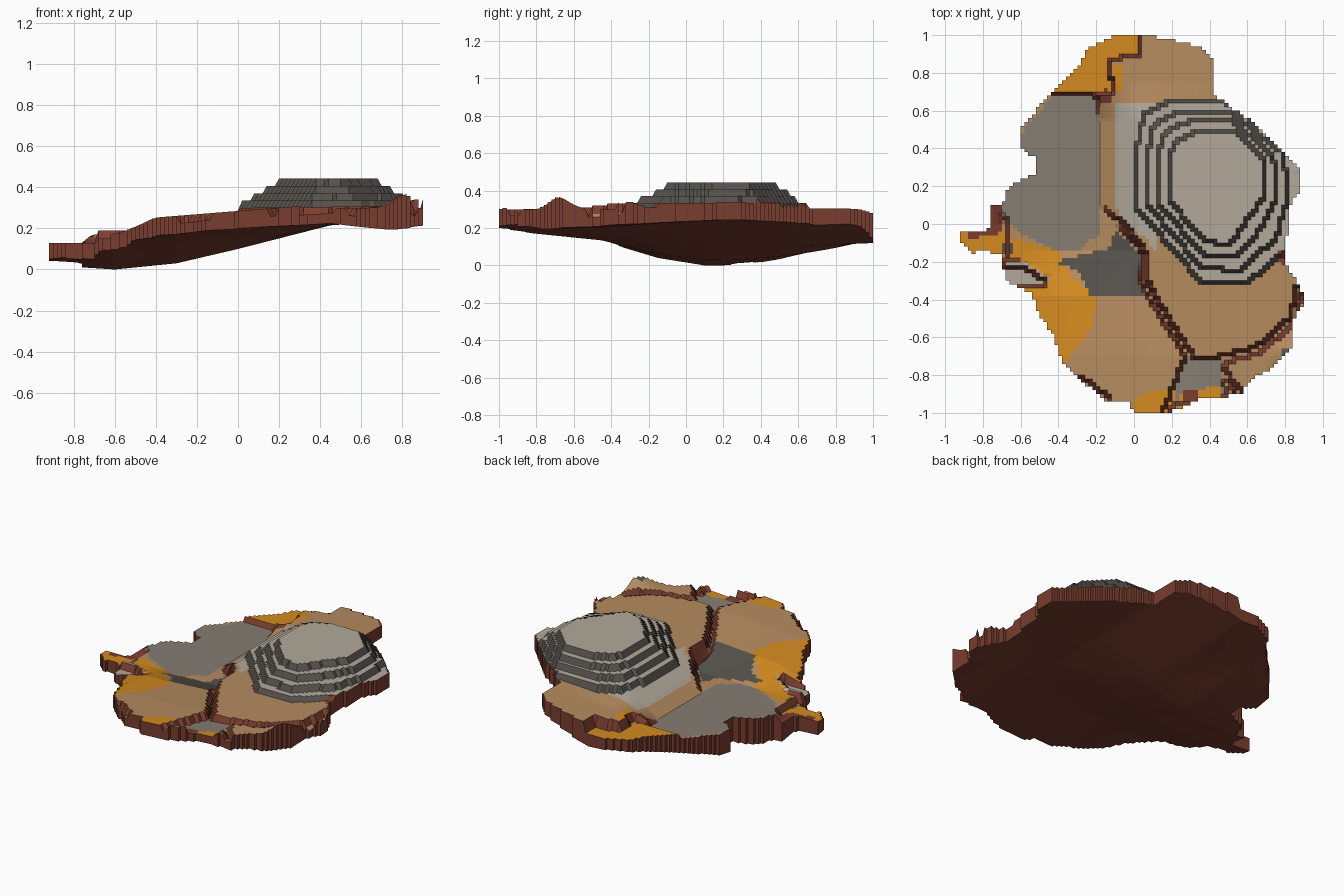
import bpy, math
from mathutils import Vector, geometry

cube = bpy.data.objects.get("Cube")
if cube:
    bpy.data.objects.remove(cube, do_unlink=True)


# Materials
def material(name, hex_code):
    channels = [int(hex_code[i:i + 2], 16) / 255 for i in (0, 2, 4)]
    colour = [((c + 0.055) / 1.055) ** 2.4 for c in channels] + [1]
    mat = bpy.data.materials.new(name)
    mat.use_nodes = True
    mat.diffuse_color = colour
    mat.node_tree.nodes["Principled BSDF"].inputs["Base Color"].default_value = colour
    return mat


TAN, ORANGE, BASIN, PALE, ROCK, RED = range(6)
palette = [
    material("tan sand", "B58B5F"),
    material("orange sand", "D38A20"),
    material("grey basin floor", "857D72"),
    material("pale grey stone", "B2A99B"),
    material("dark grey rock", "54504B"),
    material("red brown cliff", "7A3D2F"),
]


# Small helpers
def clamp(value):
    return max(0.0, min(1.0, value))


def interpolate(value, stops):
    for (a, low), (b, high) in zip(stops, stops[1:]):
        if value <= b:
            return low + (high - low) * clamp((value - a) / (b - a))
    return stops[-1][1]


def inside(x, y, polygon):
    result = False
    for (ax, ay), (bx, by) in zip(polygon, polygon[1:] + polygon[:1]):
        if (ay > y) != (by > y) and x < ax + (y - ay) * (bx - ax) / (by - ay):
            result = not result
    return result


def distance(x, y, path):
    point = Vector((x, y))
    best = 9.0
    for a, b in zip(path, path[1:]):
        start, end = Vector(a), Vector(b)
        _, along = geometry.intersect_point_line(point, start, end)
        best = min(best, (point - start.lerp(end, clamp(along))).length)
    return best


def near_any(x, y, spots):
    return any(math.dist((x, y), spot) < 0.04 for spot in spots)


# Plan shapes: island outline and the regions on it
outline = [
    (-.1, 1), (.08, 1), (.35, .94), (.43, .85), (.43, .68), (.5, .63), (.62, .55),
    (.78, .4), (.88, .3), (.88, .18), (.82, .08), (.8, -.2), (.86, -.3), (.91, -.4),
    (.85, -.5), (.84, -.65), (.72, -.77), (.62, -.82), (.57, -.9), (.35, -.93),
    (.18, -1), (0, -1), (-.03, -.95), (-.15, -.93), (-.25, -.85), (-.38, -.74),
    (-.42, -.6), (-.5, -.48), (-.55, -.36), (-.68, -.3), (-.7, -.17), (-.8, -.13),
    (-.85, -.16), (-.91, -.1), (-.91, -.04), (-.77, -.03), (-.76, .1), (-.7, .1),
    (-.66, .2), (-.53, .26), (-.52, .35), (-.6, .4), (-.6, .5), (-.45, .69),
    (-.3, .82), (-.25, .92)]
basin = [(-.62, .45), (-.42, .69), (-.2, .68), (-.17, .5), (-.18, .1), (-.17, -.04),
         (-.3, -.14), (-.45, -.13), (-.6, -.05), (-.71, .05), (-.7, .2), (-.52, .28)]
west_cliff = [(-.16, .07), (-.04, -.04), (.04, -.14), (.06, -.32), (.19, -.54), (.3, -.71)]
south_cliff = [(.45, -.72), (.65, -.67), (.85, -.5), (.87, -.35)]
plateau = [(-.2, .07)] + west_cliff + south_cliff + [(1, -.4), (1, 1.1), (-.2, 1.1)]
back_hollow = [(.04, 1.1), (.03, .9), (-.13, .87), (-.11, .69), (-.6, .69), (-.6, 1.1)]
dark_slope = [(-.42, -.2), (-.13, -.13), (-.1, -.02), (.04, -.16), (.07, -.38), (-.22, -.39), (-.3, -.25)]
shard = [(-.7, -.19), (-.58, -.2), (-.44, -.29), (-.48, -.33), (-.7, -.33)]
shard_rim = [(-.7, -.2), (-.58, -.2), (-.44, -.29)]
canyon_floor = [(.27, -.7), (.49, -.72), (.46, -.8), (.49, -.86), (.47, -.95), (.2, -.95)]
west_ridge = [(-.86, -.05), (-.73, -.03), (-.73, .12)]
red_spots = [(.3, -.91), (-.15, .67), (.79, -.17)]
rock_spots = [(.82, -.69), (-.67, -.13)]
orange_areas = [
    back_hollow,
    [(-.13, .68), (-.13, .85), (-.05, .83), (-.06, .7)],
    [(-1, -.2), (-1, .02), (-.7, 0), (-.65, -.2)],
    [(-.7, -.06), (-.4, -.14), (-.35, -.25), (-.2, -.4), (-.22, -.55), (-.38, -.75), (-.7, -.4)],
    [(0, -1.1), (0, -.93), (.1, -.88), (.22, -.87), (.2, -1.1)],
    [(.25, -1), (.25, -.89), (.45, -.86), (.45, -1)]]
gullies = [west_cliff, south_cliff, [(.28, -.72), (.17, -1)], [(.47, -.79), (.58, -.92)],
           [(-.28, -.83), (-.15, -.93)]]

# Terraced mound: rings blending from the wide foot to the summit
foot = [(0, .33), (.05, .58), (.2, .65), (.48, .65), (.85, .38), (.87, .14),
        (.83, -.12), (.6, -.31), (.36, -.31), (.02, .08)]
summit = [(.18, .33), (.22, .44), (.36, .5), (.54, .5), (.68, .35), (.7, .16),
          (.61, .04), (.51, -.11), (.37, -.09), (.18, .13)]


def ring(amount):
    return [tuple(Vector(a).lerp(Vector(b), amount)) for a, b in zip(foot, summit)]


terraces = [(ring(level / 3), 0.335 + 0.036 * level) for level in range(4)]
mound_skirt = ring(-0.2)


def underside_height(x, y):
    keel = interpolate(x, [(-.91, .02), (-.6, 0), (-.3, .03), (0, .1), (.45, .215), (.9, .245)])
    front = interpolate(y, [(-1, .1), (-.45, .065), (-.15, .02), (.1, 0)])
    back = clamp((y - 0.15) / 0.85) ** 2
    return keel + front * max(1 - 2 * max(x, -0.5), -0.5) + back * (0.02 + 0.3 * max(-x, 0))


def ground_height(x, y):
    for rim, height in reversed(terraces):
        if inside(x, y, rim):
            return height
    if inside(x, y, shard):
        return 0.19 if distance(x, y, shard_rim) < 0.025 else 0.15
    if inside(x, y, back_hollow):
        z = 0.2
    elif inside(x, y, basin):
        z = 0.17
    elif inside(x, y, canyon_floor):
        return 0.25
    elif inside(x, y, plateau):
        slope = interpolate(x, [(-.18, .17), (-.08, .24), (.02, .3), (.8, .31), (.86, .34)])
        z = slope + (0.27 + 0.08 * x - slope) * clamp((y - 0.55) / 0.2)
    elif x < -0.66:
        z = 0.13 + 0.05 * clamp((x + 0.76) / 0.06) * clamp(y / 0.1)
    elif x > 0.4:
        z = 0.3 + 0.07 * math.exp(-((x - .83) ** 2 + (y + .7) ** 2) / 0.01)
    else:
        rise = interpolate(y, [(-.7, 1), (-.38, .8), (-.14, 0)]) * clamp((x + 0.62) / 0.2)
        z = 0.17 + (0.115 + 0.08 * x) * rise
    # Gullies cut below the land on either side
    if min(distance(x, y, path) for path in gullies) < 0.018:
        z = max(z - 0.055, 0.17)
    return z


def ground_colour(x, y, normal):
    if near_any(x, y, red_spots) or distance(x, y, west_ridge) < 0.025:
        return RED
    if normal.z < 0.75:
        return ROCK if inside(x, y, mound_skirt) else RED
    if inside(x, y, foot) or (x > 0.76 and 0 < y < 0.5):
        return PALE
    if inside(x, y, dark_slope) or near_any(x, y, rock_spots):
        return ROCK
    if inside(x, y, shard):
        return PALE
    if any(inside(x, y, area) for area in orange_areas):
        return ORANGE
    if inside(x, y, basin) or inside(x, y, canyon_floor):
        return BASIN
    if -0.09 < x < 0.12 and -0.02 - x < y < 0.64:
        return PALE
    return TAN


def build(name, faces, colour_rule):
    index = {}
    for face in faces:
        for point in face:
            index.setdefault(point, len(index))
    mesh = bpy.data.meshes.new(name)
    mesh.from_pydata(list(index), [], [[index[p] for p in face] for face in faces])
    for mat in palette:
        mesh.materials.append(mat)
    for polygon in mesh.polygons:
        polygon.material_index = colour_rule(polygon)
    obj = bpy.data.objects.new(name, mesh)
    bpy.context.collection.objects.link(obj)
    return obj


# Island: stepped cells give the ground, the cliff skirt and the underside
STEP = 0.02
cells = {(i, j) for i in range(-46, 46) for j in range(-50, 50)
         if inside((i + .5) * STEP, (j + .5) * STEP, outline)}
corners = {(i + a, j + b) for i, j in cells for a in (0, 1) for b in (0, 1)}
top, bottom = {}, {}
for i, j in corners:
    x, y = i * STEP, j * STEP
    low = underside_height(x, y)
    bottom[i, j] = (x, y, low)
    top[i, j] = (x, y, max(ground_height(x, y), low + 0.05))
ground, skirt, underside = [], [], []
for i, j in sorted(cells):
    square = [(i, j), (i + 1, j), (i + 1, j + 1), (i, j + 1)]
    ground.append([top[c] for c in square])
    underside.append([bottom[c] for c in reversed(square)])
    neighbours = [(i, j - 1), (i + 1, j), (i, j + 1), (i - 1, j)]
    for k, cell in enumerate(neighbours):
        if cell not in cells:
            a, b = square[k], square[(k + 1) % 4]
            skirt.append([bottom[a], bottom[b], top[b], top[a]])

build("terraced_ground", ground, lambda p: ground_colour(p.center.x, p.center.y, p.normal))
build("cliff_skirt", skirt, lambda p: RED)
base = build("underside", underside, lambda p: RED)
for polygon in base.data.polygons:
    polygon.use_smooth = True
